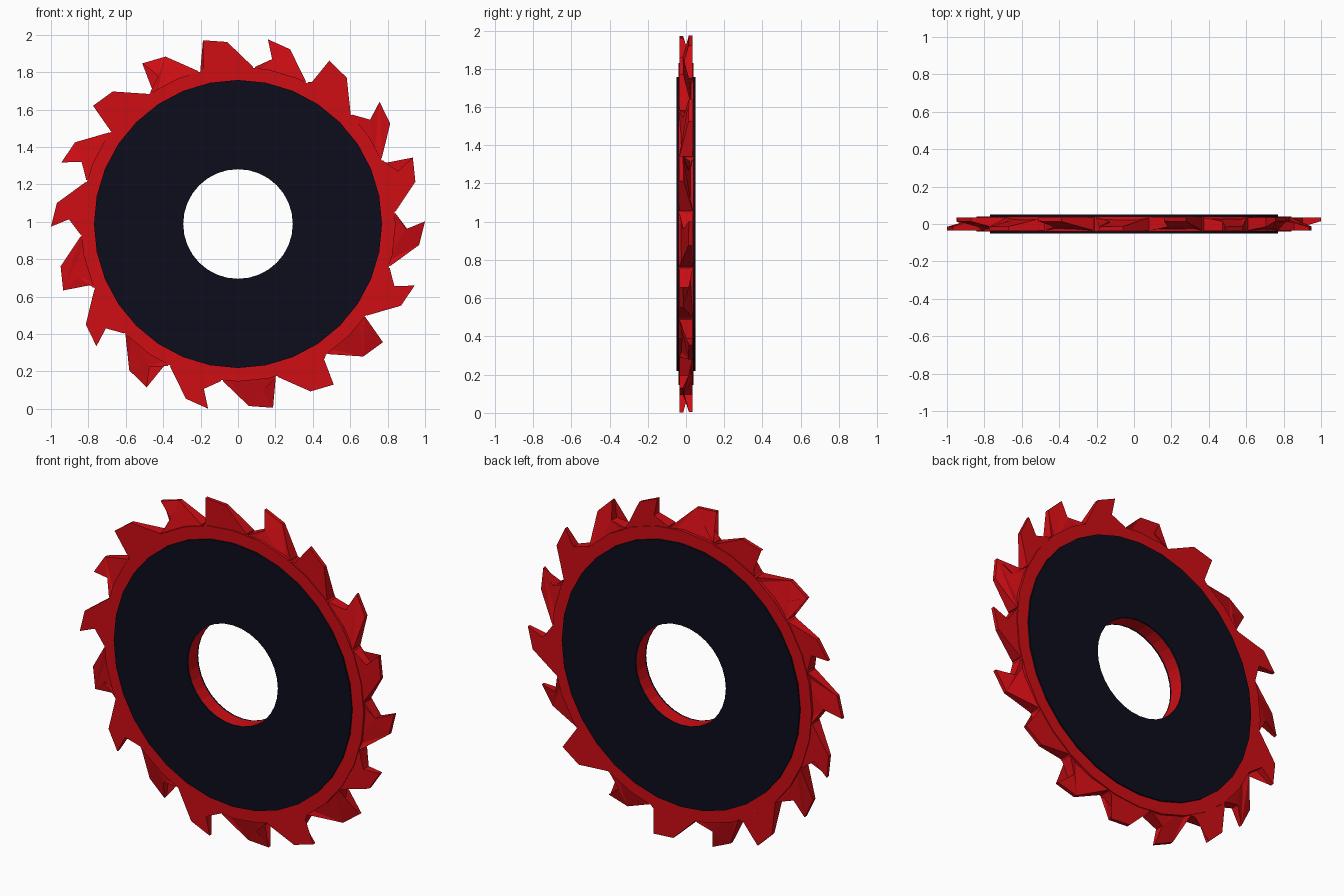
import bpy, bmesh
from math import sin, cos, radians, pi

if "Cube" in bpy.data.objects:
    bpy.data.objects.remove(bpy.data.objects["Cube"])

CZ = 0.988      # height of the blade centre
HOLE = 0.293    # bore radius


def material(name, rgb):
    m = bpy.data.materials.new(name)
    m.diffuse_color = (*rgb, 1)
    m.use_nodes = True
    m.node_tree.nodes["Principled BSDF"].inputs["Base Color"].default_value = m.diffuse_color
    return m


red = material("red_metal", (0.62, 0.004, 0.007))
dark = material("dark_face", (0.004, 0.004, 0.012))


def polar(r, deg, y):
    a = radians(deg)
    return (r * cos(a), y, CZ + r * sin(a))


def finish(bm, name, mat):
    bmesh.ops.recalc_face_normals(bm, faces=bm.faces)
    me = bpy.data.meshes.new(name)
    bm.to_mesh(me)
    bm.free()
    ob = bpy.data.objects.new(name, me)
    me.materials.append(mat)
    bpy.context.collection.objects.link(ob)
    return ob


def washer(name, r_out, r_in, y0, y1, mat, n=32):
    bm = bmesh.new()
    section = [(r_out, y0), (r_out, y1), (r_in, y1), (r_in, y0)]
    rings = [[bm.verts.new(polar(r, 360 * i / n, y)) for r, y in section]
             for i in range(n)]
    for i in range(n):
        a, b = rings[i], rings[(i + 1) % n]
        for j in range(4):
            k = (j + 1) % 4
            bm.faces.new((a[j], a[k], b[k], b[j]))
    return finish(bm, name, mat)


# Blade body and the dark plates on both faces
washer("blade_body", 0.842, HOLE, -0.04, 0.04, red)
washer("front_plate", 0.77, HOLE, -0.05, -0.04, dark)
washer("back_plate", 0.77, HOLE, 0.04, 0.05, dark)

# Hooked tooth outline: radius, angle from the tip
PROFILE = [(0.80, 2.5), (0.845, 3.0), (0.90, -2.5), (1.0, 0),
           (0.975, -7.4), (0.845, -16.2), (0.80, -16.2)]


# Teeth lean alternately to the back and the front face
def teeth(name, count=18):
    bm = bmesh.new()
    for k in range(count):
        side = 1 if k % 2 == 0 else -1
        near, far = [], []
        for r, a in PROFILE:
            t = max(0, (r - 0.845) / 0.135)
            y_far = -0.035 + 0.05 * min(1, t)
            deg = 0.8 + k * 360 / count + a
            near.append(bm.verts.new(polar(r, deg, side * 0.035)))
            far.append(bm.verts.new(polar(r, deg, side * y_far)))
        caps = [bm.faces.new(near), bm.faces.new(far)]
        n = len(PROFILE)
        for i in range(n):
            j = (i + 1) % n
            bm.faces.new((near[i], near[j], far[j], far[i]))
        bmesh.ops.triangulate(bm, faces=caps)
    return finish(bm, name, red)


teeth("cutting_teeth")
